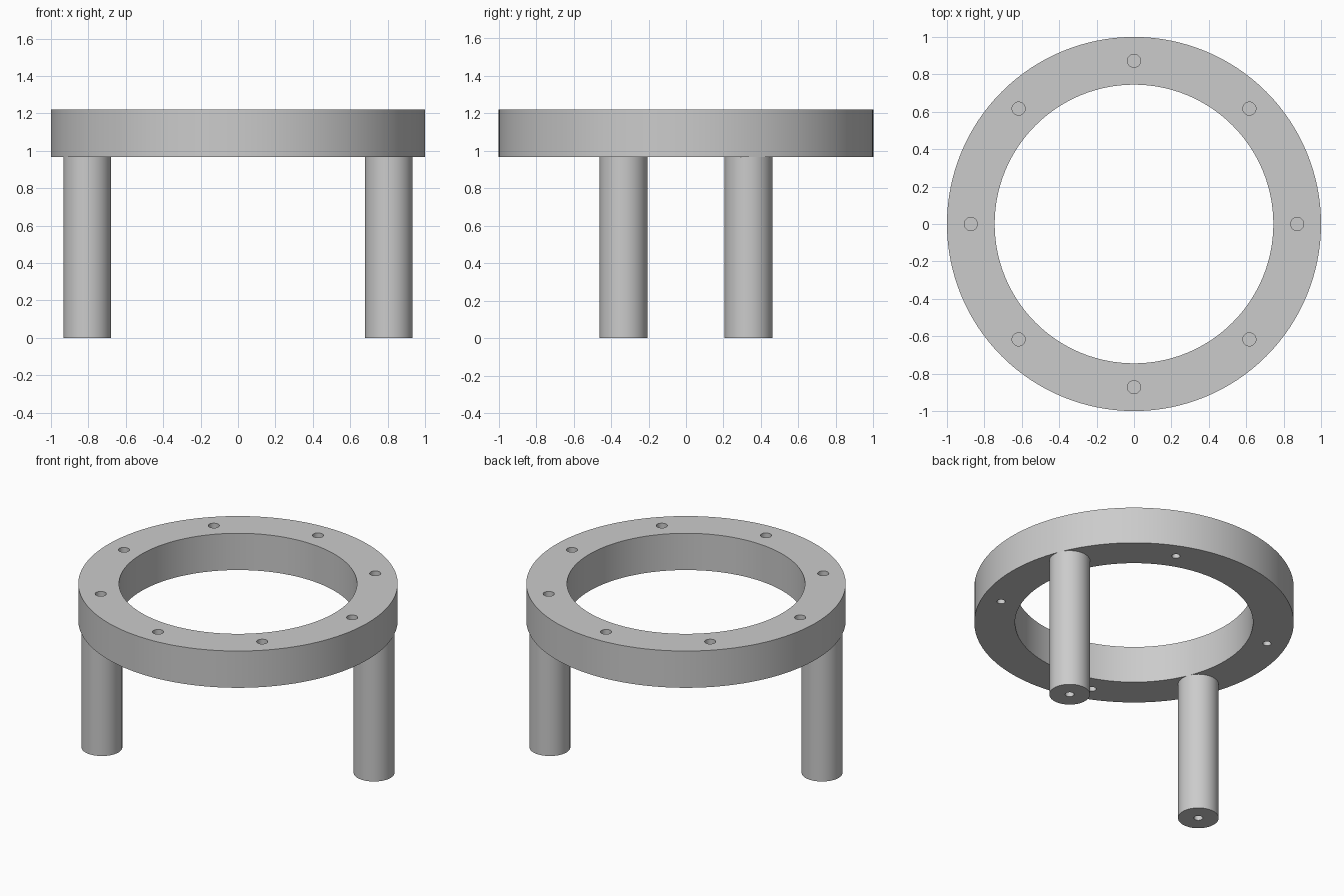
import bpy
import bmesh
from math import radians, cos, sin
from mathutils import Matrix

RING_BOTTOM, RING_TOP = 0.966, 1.22
INNER, OUTER = 0.745, 1.0
MID = (INNER + OUTER) / 2
LEG_RADIUS = (OUTER - INNER) / 2
HOLE_DEPTH = 0.12

cube = bpy.data.objects.get("Cube")
if cube:
    bpy.data.objects.remove(cube, do_unlink=True)

grey = bpy.data.materials.new("plain_grey")
grey.use_nodes = True
colour = (0.6, 0.6, 0.6, 1)
grey.diffuse_color = colour
grey.node_tree.nodes["Principled BSDF"].inputs["Base Color"].default_value = colour


def add_cylinder(bm, radius, low, high, angle=None, segments=32):
    """Capped upright cylinder, on the axis or on the middle circle of the ring."""
    x, y = (0, 0) if angle is None else (MID * cos(radians(angle)), MID * sin(radians(angle)))
    bmesh.ops.create_cone(bm, cap_ends=True, segments=segments, radius1=radius, radius2=radius,
                          depth=high - low, matrix=Matrix.Translation((x, y, (low + high) / 2)))


def make_object(name, bm):
    mesh = bpy.data.meshes.new(name)
    bm.to_mesh(mesh)
    bm.free()
    mesh.materials.append(grey)
    obj = bpy.data.objects.new(name, mesh)
    bpy.context.collection.objects.link(obj)
    return obj


def activate(obj):
    bpy.ops.object.select_all(action='DESELECT')
    obj.select_set(True)
    bpy.context.view_layer.objects.active = obj


def drill(obj, cutter_bm):
    """Cut the bores, drop the cutter and smooth the round walls."""
    cutter = make_object("bore_cutter", cutter_bm)
    cutter.hide_render = True
    mod = obj.modifiers.new("bores", 'BOOLEAN')
    mod.operation, mod.solver, mod.object = 'DIFFERENCE', 'EXACT', cutter
    activate(obj)
    bpy.ops.object.modifier_apply(modifier=mod.name)
    bpy.data.objects.remove(cutter, do_unlink=True)
    activate(obj)
    bpy.ops.object.shade_smooth_by_angle(angle=radians(30))


# Ring: a disc with a large opening and blind bores on both faces
bm = bmesh.new()
add_cylinder(bm, OUTER, RING_BOTTOM, RING_TOP, segments=128)
ring = make_object("ring", bm)
bores = bmesh.new()
add_cylinder(bores, INNER, RING_BOTTOM - 0.1, RING_TOP + 0.1, segments=128)
for i in range(8):
    add_cylinder(bores, 0.035, RING_TOP - HOLE_DEPTH, RING_TOP + 0.1, i * 45)
for i in range(4):
    add_cylinder(bores, 0.026, RING_BOTTOM - 0.1, RING_BOTTOM + HOLE_DEPTH, 67.5 + i * 90)
drill(ring, bores)

# Two opposite legs, each with a blind bore in the foot
for name, angle in (("left_leg", 22.5), ("right_leg", 202.5)):
    bm = bmesh.new()
    add_cylinder(bm, LEG_RADIUS, 0, RING_BOTTOM, angle, 64)
    bores = bmesh.new()
    add_cylinder(bores, 0.028, -0.1, HOLE_DEPTH, angle)
    drill(make_object(name, bm), bores)
